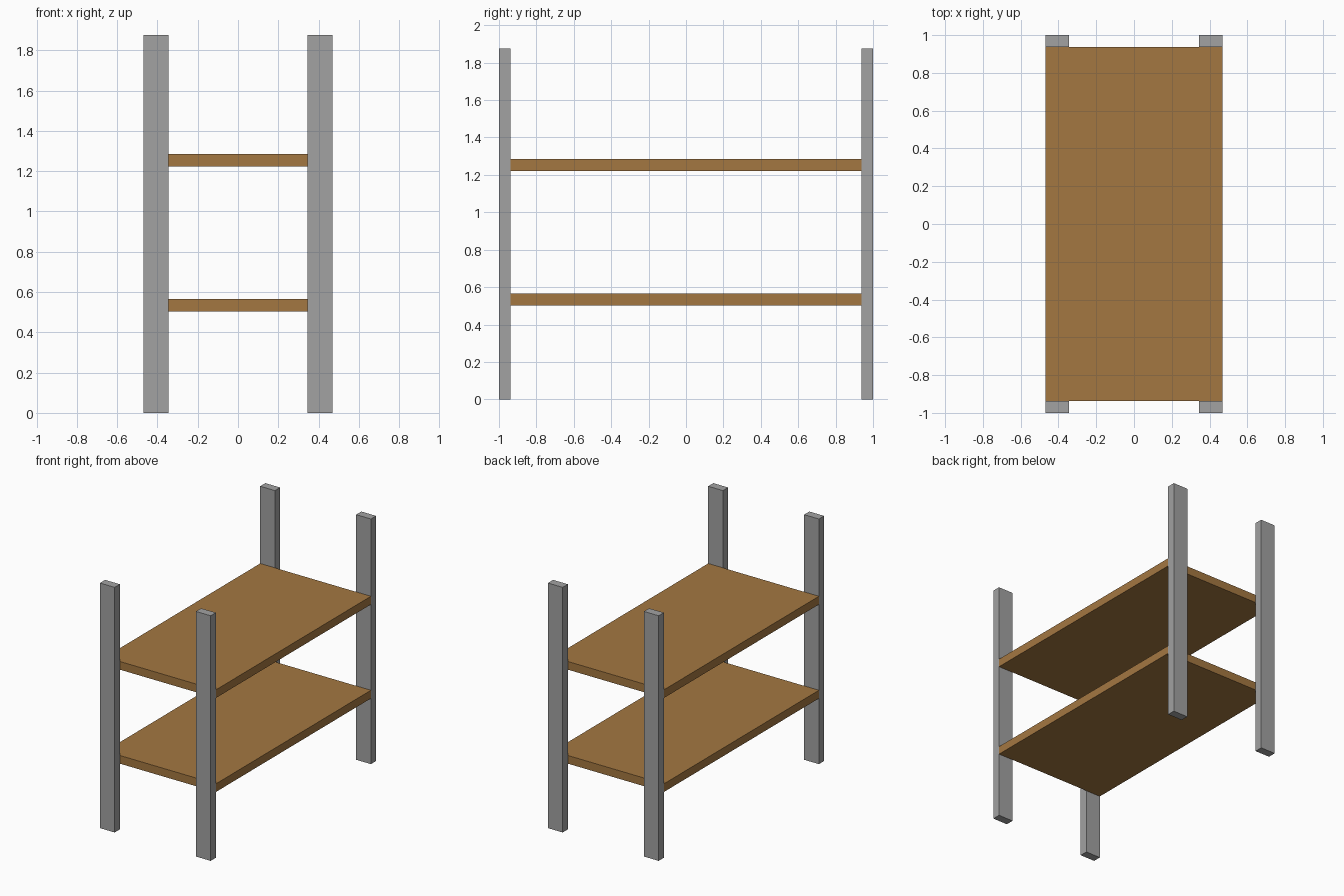
import bpy
import bmesh
from mathutils import Vector

# Remove the default cube
cube = bpy.data.objects.get("Cube")
if cube:
    bpy.data.objects.remove(cube, do_unlink=True)


def make_material(name, rgb):
    mat = bpy.data.materials.new(name)
    mat.use_nodes = True
    colour = (*rgb, 1.0)
    mat.diffuse_color = colour
    mat.node_tree.nodes["Principled BSDF"].inputs["Base Color"].default_value = colour
    return mat


def box(name, size, centre, mat):
    bm = bmesh.new()
    bmesh.ops.create_cube(bm, size=1.0)
    bmesh.ops.scale(bm, vec=Vector(size), verts=bm.verts)
    mesh = bpy.data.meshes.new(name)
    bm.to_mesh(mesh)
    bm.free()
    mesh.materials.append(mat)
    obj = bpy.data.objects.new(name, mesh)
    obj.location = centre
    bpy.context.collection.objects.link(obj)
    return obj


metal = make_material("grey_metal", (0.36, 0.36, 0.36))
wood = make_material("brown_wood", (0.37, 0.185, 0.053))

WIDTH, LENGTH, HEIGHT = 0.9375, 2.0, 1.875
POST_X, POST_Y = 0.125, 0.0625
BOARD = 0.0625

# Four corner posts
for side, sx in (("left", 1), ("right", -1)):
    for end, sy in (("front", -1), ("back", 1)):
        box(f"{end}_{side}_post", (POST_X, POST_Y, HEIGHT),
            (sx * (WIDTH - POST_X) / 2, sy * (LENGTH - POST_Y) / 2, HEIGHT / 2), metal)

# Two shelves held between the front and back posts
for name, z in (("lower_shelf", 0.534), ("upper_shelf", 1.253)):
    box(name, (WIDTH, LENGTH - 2 * POST_Y, BOARD), (0, 0, z), wood)
